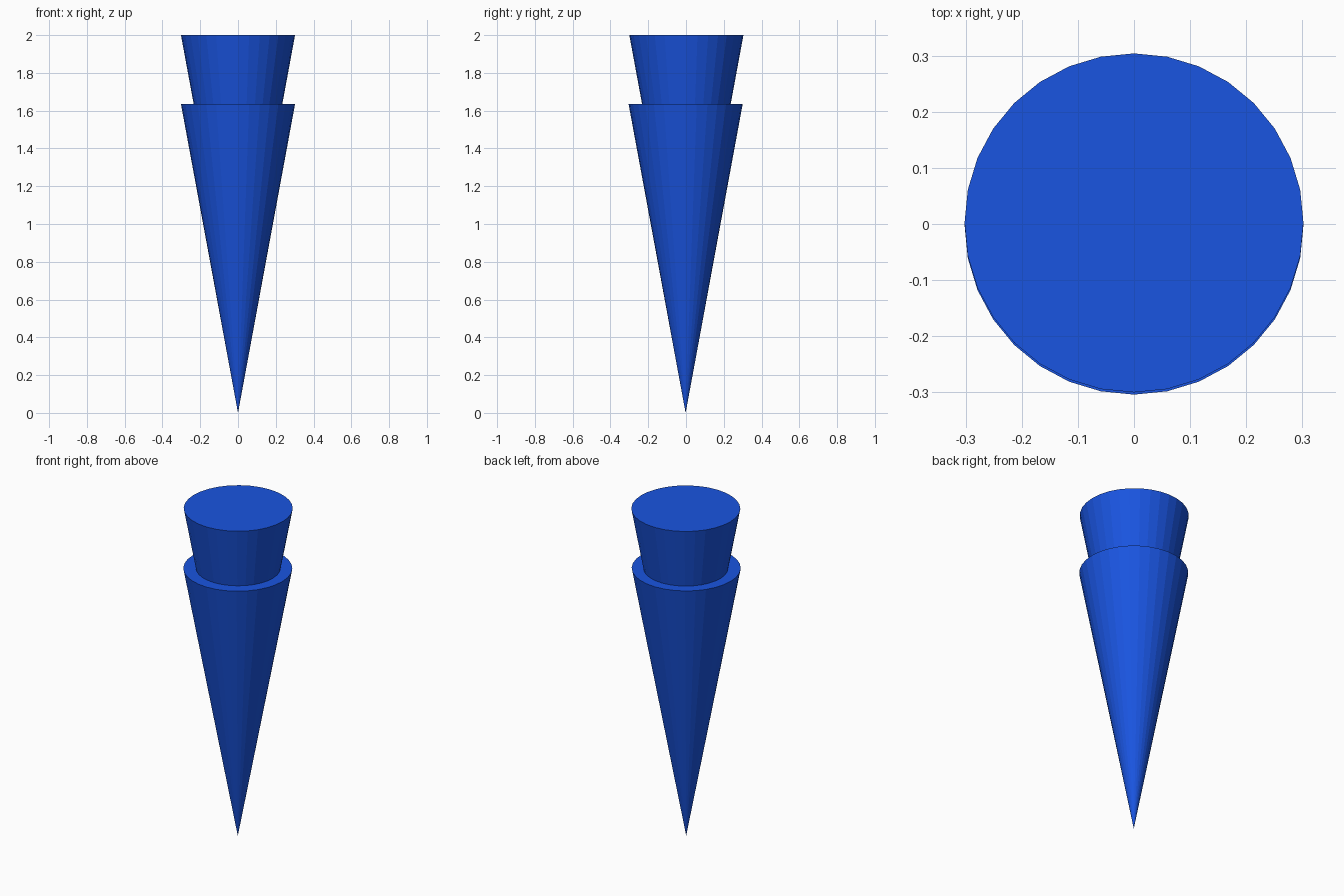
import bpy

if "Cube" in bpy.data.objects:
    bpy.data.objects.remove(bpy.data.objects["Cube"])

RADIUS = 0.302
HEIGHT = 1.635

blue = bpy.data.materials.new("blue")
blue.diffuse_color = (0.01, 0.09, 0.75, 1.0)
blue.use_nodes = True
blue.node_tree.nodes["Principled BSDF"].inputs["Base Color"].default_value = blue.diffuse_color


def hanging_cone(name, top_z, y):
    """Closed 32-sided cone with its point downwards and its flat face at top_z."""
    bpy.ops.mesh.primitive_cone_add(vertices=32, radius1=0, radius2=RADIUS, depth=HEIGHT,
                                    location=(0, y, top_z - HEIGHT / 2))
    cone = bpy.context.object
    cone.name = name
    cone.data.materials.append(blue)
    return cone


# Lower cone stands on its tip; the identical upper cone is nested into it
hanging_cone("lower_cone", HEIGHT, -0.002)
hanging_cone("upper_cone", 2.0, 0.002)
